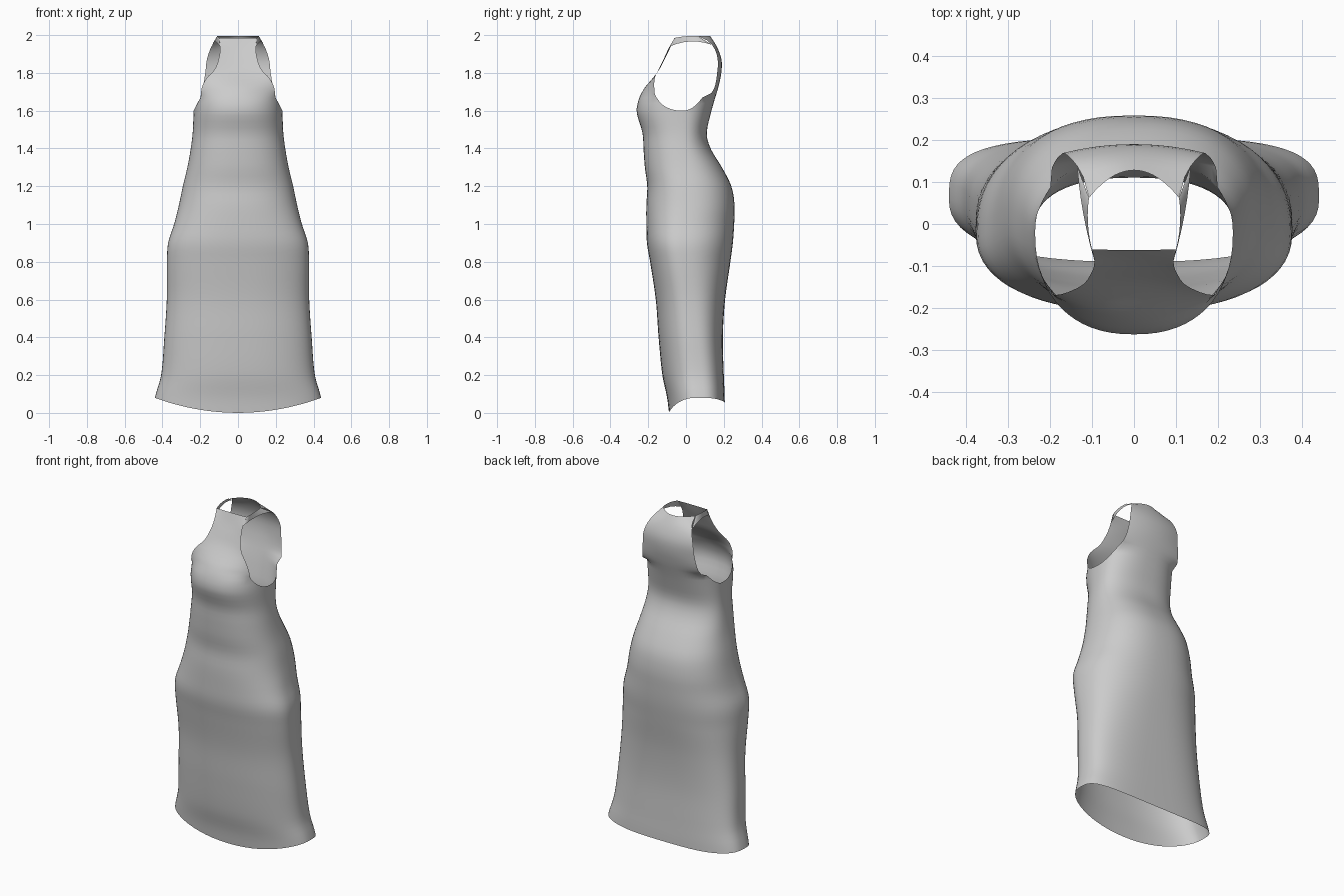
import bpy, bmesh, math

if "Cube" in bpy.data.objects:
    bpy.data.objects.remove(bpy.data.objects["Cube"])

N = 64          # columns round the body
K = 10          # half-width in columns of each upper panel
ROWS = 52
ARM = math.radians(90 - K * 360 / N)

# z, half width, front y, back y, y of widest point
BODY = [(0, .447, -.09, .205, .06), (.08, .44, -.10, .205, .06), (.2, .407, -.125, .2, .05),
        (.4, .39, -.145, .195, .03), (.6, .377, -.16, .207, .01), (.8, .376, -.19, .235, -.02),
        (.9, .37, -.207, .248, -.03), (1.0, .338, -.21, .255, -.02), (1.1, .313, -.21, .257, 0),
        (1.2, .292, -.205, .24, 0), (1.3, .268, -.218, .19, -.01), (1.4, .25, -.225, .13, -.02),
        (1.48, .24, -.23, .11, -.02), (1.6, .235, -.262, .135, -.02), (1.67, .232, -.247, .155, -.02)]
# z, half width, centre y, edge y
FRONT = [(1.67, .197, -.247, -.165), (1.72, .192, -.22, -.168), (1.77, .168, -.178, -.166),
         (1.82, .122, -.14, -.145), (1.88, .101, -.11, -.115), (1.93, .094, -.085, -.092),
         (1.985, .1, -.062, -.06)]
BACK = [(1.67, .203, .155, .118), (1.72, .187, .17, .15), (1.80, .173, .187, .165),
        (1.87, .165, .188, .168), (1.93, .145, .168, .15), (1.97, .122, .145, .115),
        (1.995, .107, .128, .062)]


def sample(table, z):
    """Smooth (cubic Hermite) lookup of a table keyed by height."""
    z = min(max(z, table[0][0]), table[-1][0])
    i = max(k for k in range(len(table) - 1) if table[k][0] <= z)
    a, b = table[i], table[i + 1]
    p, n = table[max(i - 1, 0)], table[min(i + 2, len(table) - 1)]
    h = b[0] - a[0]
    t = (z - a[0]) / h
    out = []
    for c in range(1, len(a)):
        m0 = (b[c] - p[c]) / (b[0] - p[0]) * h
        m1 = (n[c] - a[c]) / (n[0] - a[0]) * h
        out.append((2*t**3 - 3*t*t + 1) * a[c] + (t**3 - 2*t*t + t) * m0
                   + (3*t*t - 2*t**3) * b[c] + (t**3 - t*t) * m1)
    return out


def body_point(th, z):
    w, yf, yb, yc = sample(BODY, z)
    c, s = math.cos(th), math.sin(th)
    low = max(0, 1 - z / .8)
    p = 2.3 if s < 0 else 2.4 + low
    x = w * math.copysign(abs(c) ** (2 / p), c)
    return x, yc + ((yb - yc) if s > 0 else (yf - yc) * -1) * math.copysign(abs(s) ** (2 / p), s), z


def strip(bm, a, b):
    for i in range(len(a) - 1):
        bm.faces.new((a[i], a[i + 1], b[i + 1], b[i]))


bm = bmesh.new()

# skirt and bodice tube, with curved hem and dipped underarm
rings = [[] for _ in range(ROWS + 1)]
for j in range(N):
    th = -math.pi / 2 + 2 * math.pi * j / N
    side = abs(math.cos(th)) ** 1.7
    z0 = .08 * side if math.sin(th) < 0 else .055 + .025 * side
    off = abs(math.asin(max(-1, min(1, math.sin(th)))))
    z1 = 1.6 + .07 * min(1, off / ARM) ** 2
    for i in range(ROWS + 1):
        rings[i].append(bm.verts.new(body_point(th, z0 + (z1 - z0) * i / ROWS)))
for lo, hi in zip(rings, rings[1:]):
    strip(bm, lo + lo[:1], hi + hi[:1])


def panel(table, middle, steps=14):
    """Upper panel growing from the tube's top ring; returns its rows."""
    base = [rings[-1][(middle + k) % N] for k in range(-K, K + 1)]
    edge = abs(base[0].co.x)
    us = [v.co.x / edge for v in base]
    rows = [base]
    for r in range(1, steps + 1):
        z = table[0][0] + (table[-1][0] - table[0][0]) * r / steps
        hw, yc, ye = sample(table, z)
        rows.append([bm.verts.new((hw * u, yc + (ye - yc) * u * u, z)) for u in us])
        strip(bm, rows[-2], rows[-1])
    return rows


# chest panel and back panel
front = panel(FRONT, 0)
back = panel(BACK, N // 2)

# narrow straps joining the panels beside the neck
for fe, be in ((0, -1), (-1, 0)):
    lines = []
    for fr, br in ((-3, -3), (-1, -1)):
        a, b = front[fr][fe], back[br][be]
        line = [a]
        for k in range(1, 6):
            t = k / 6
            p = a.co.lerp(b.co, t)
            bow = 4 * t * (1 - t)
            p.x += math.copysign(.006 * bow, p.x)
            p.z += (.022 if fr == -3 else .004) * bow
            line.append(bm.verts.new(p))
        lines.append(line + [b])
    lo, hi = lines
    strip(bm, lo, hi)

bmesh.ops.recalc_face_normals(bm, faces=bm.faces)
mesh = bpy.data.meshes.new("sleeveless_long_dress")
bm.to_mesh(mesh)
bm.free()
dress = bpy.data.objects.new("sleeveless_long_dress", mesh)
bpy.context.collection.objects.link(dress)
for poly in mesh.polygons:
    poly.use_smooth = True
